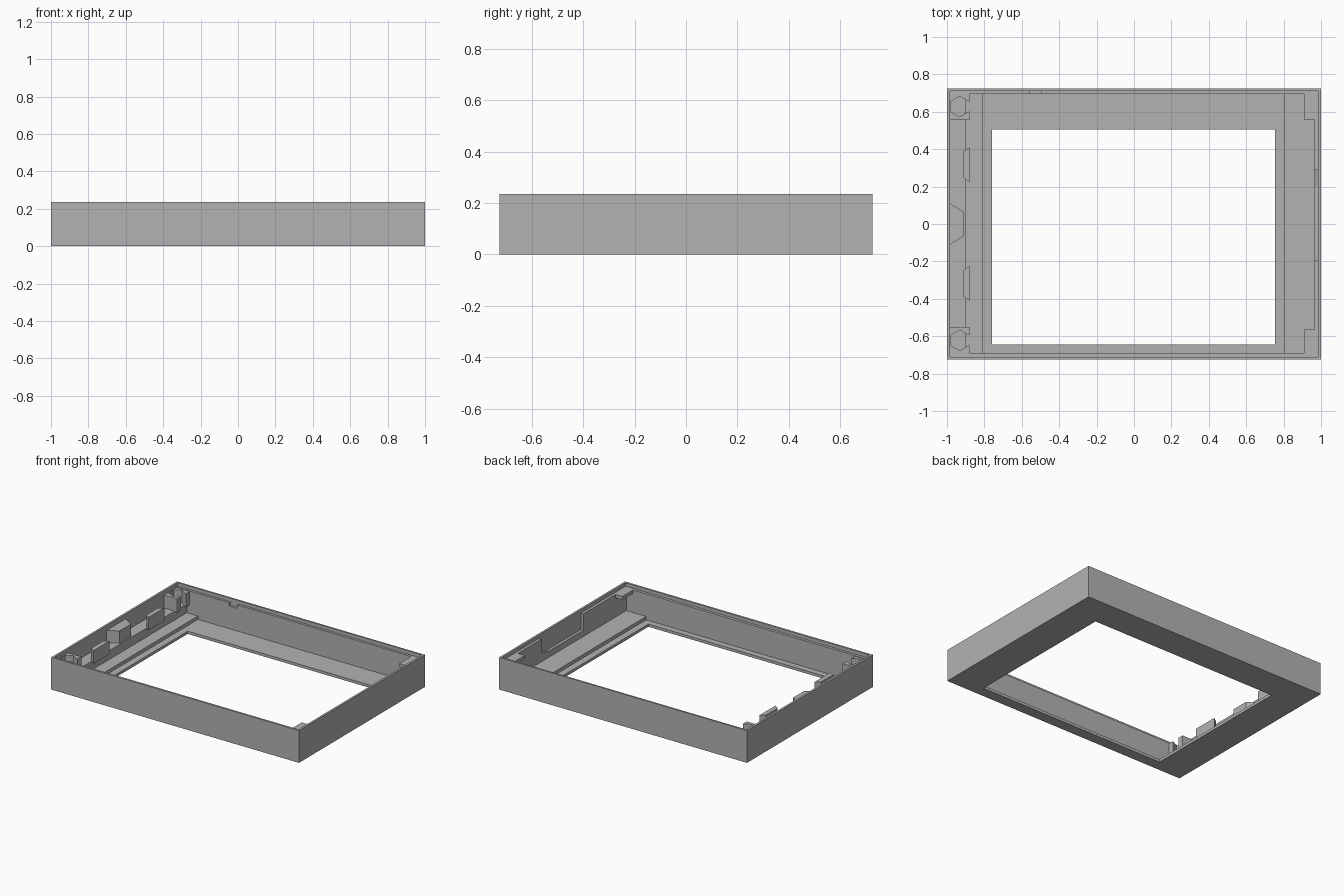
import bpy, bmesh, math
from mathutils import Vector

old = bpy.data.objects.get("Cube")
if old:
    bpy.data.objects.remove(old, do_unlink=True)

grey = bpy.data.materials.new("plain_grey")
grey.use_nodes = True
grey.diffuse_color = (0.45, 0.45, 0.45, 1)
grey.node_tree.nodes["Principled BSDF"].inputs["Base Color"].default_value = grey.diffuse_color


def finish(name, bm):
    bmesh.ops.recalc_face_normals(bm, faces=bm.faces)
    mesh = bpy.data.meshes.new(name)
    bm.to_mesh(mesh)
    bm.free()
    mesh.materials.append(grey)
    obj = bpy.data.objects.new(name, mesh)
    bpy.context.collection.objects.link(obj)
    return obj


def prism(name, outline, lo, hi, axis="z"):
    """Extrude a 2D outline along an axis."""
    place = {"x": lambda a, b, t: (t, a, b),
             "y": lambda a, b, t: (a, t, b),
             "z": lambda a, b, t: (a, b, t)}[axis]
    bm = bmesh.new()
    face = bm.faces.new([bm.verts.new(place(a, b, lo)) for a, b in outline])
    moved = bmesh.ops.extrude_face_region(bm, geom=[face], use_keep_orig=True)
    shift = Vector(place(0, 0, hi - lo))
    verts = [v for v in moved["geom"] if isinstance(v, bmesh.types.BMVert)]
    bmesh.ops.translate(bm, verts=verts, vec=shift)
    return finish(name, bm)


def rect(x0, y0, x1, y1):
    return [(x0, y0), (x1, y0), (x1, y1), (x0, y1)]


def ring(name, outer, inner, z0, z1):
    """Rectangular frame with a rectangular opening."""
    bm = bmesh.new()
    loops = [[bm.verts.new((x, y, z)) for x, y in pts]
             for pts, z in ((outer, z0), (outer, z1), (inner, z1), (inner, z0))]
    for a, b in zip(loops, loops[1:] + loops[:1]):
        for i in range(4):
            j = (i + 1) % 4
            bm.faces.new((a[i], a[j], b[j], b[i]))
    return finish(name, bm)


FLOOR, STEP, SHELF, LEDGE, TOP = 0.02, 0.045, 0.11, 0.21, 0.235
outer = rect(-1, -0.725, 1, 0.725)

# Bottom frame around the window, and the thin outer rim
ring("bottom_frame", outer, rect(-0.76, -0.645, 0.755, 0.505), 0, FLOOR)
ring("outer_rim", outer, rect(-0.985, -0.71, 0.985, 0.712), FLOOR, TOP)

# Inner wall linings, which leave a ledge below the rim
prism("front_lining", rect(-0.985, -0.71, 0.985, -0.69), FLOOR, LEDGE)
prism("back_lining", [(-0.985, FLOOR), (0.985, FLOOR), (0.985, LEDGE), (-0.495, LEDGE),
                      (-0.495, 0.185), (-0.56, 0.185), (-0.56, LEDGE), (-0.985, LEDGE)],
      0.695, 0.712, "y")
prism("right_lining", [(-0.69, FLOOR), (0.695, FLOOR), (0.695, LEDGE), (0.29, LEDGE),
                       (0.29, 0.11), (0.2, 0.09), (-0.195, 0.09), (-0.195, LEDGE),
                       (-0.69, LEDGE)], 0.965, 0.985, "x")

# Raised floor strips and the left shelf
prism("left_floor_step", rect(-0.985, -0.69, -0.81, 0.695), FLOOR, STEP)
prism("right_floor_step", rect(0.805, -0.69, 0.965, 0.695), FLOOR, STEP)
prism("left_shelf", rect(-0.985, -0.69, -0.9, 0.695), STEP, SHELF)

# Thin corner tabs on the right
prism("right_back_tab", rect(0.91, 0.56, 0.965, 0.695), 0.185, LEDGE)
prism("right_front_tab", rect(0.91, -0.69, 0.965, -0.565), 0.185, LEDGE)

# Centre stop on the left wall
prism("centre_stop", [(-0.985, -0.11), (-0.91, -0.065), (-0.91, 0.065), (-0.985, 0.11)],
      SHELF, 0.2)

for side, label in ((1, "back"), (-1, "front")):
    # Clip standing on the edge of the shelf
    prism(label + "_clip", [(-0.915, side * 0.25), (-0.88, side * 0.225),
                            (-0.88, side * 0.41), (-0.915, side * 0.385)], SHELF - 0.01, 0.195)
    # Corner boss with a hexagonal pocket open toward the window
    mid = 0.628 if side > 0 else -0.622
    near, far = (0.555, 0.695) if side > 0 else (-0.55, -0.69)
    pocket = [(-0.932 + 0.055 * math.cos(math.radians(a)),
               mid + side * 0.055 * math.sin(math.radians(a)))
              for a in range(330, 0, -60)] + [(-0.884, mid + side * 0.0275)]
    pocket = pocket[:6]
    prism(label + "_corner_boss",
          [(-0.88, far), (-0.985, far), (-0.985, near), (-0.88, near),
           (-0.88, pocket[0][1])] + pocket + [(-0.88, pocket[-1][1])],
          SHELF - 0.005, 0.205)
